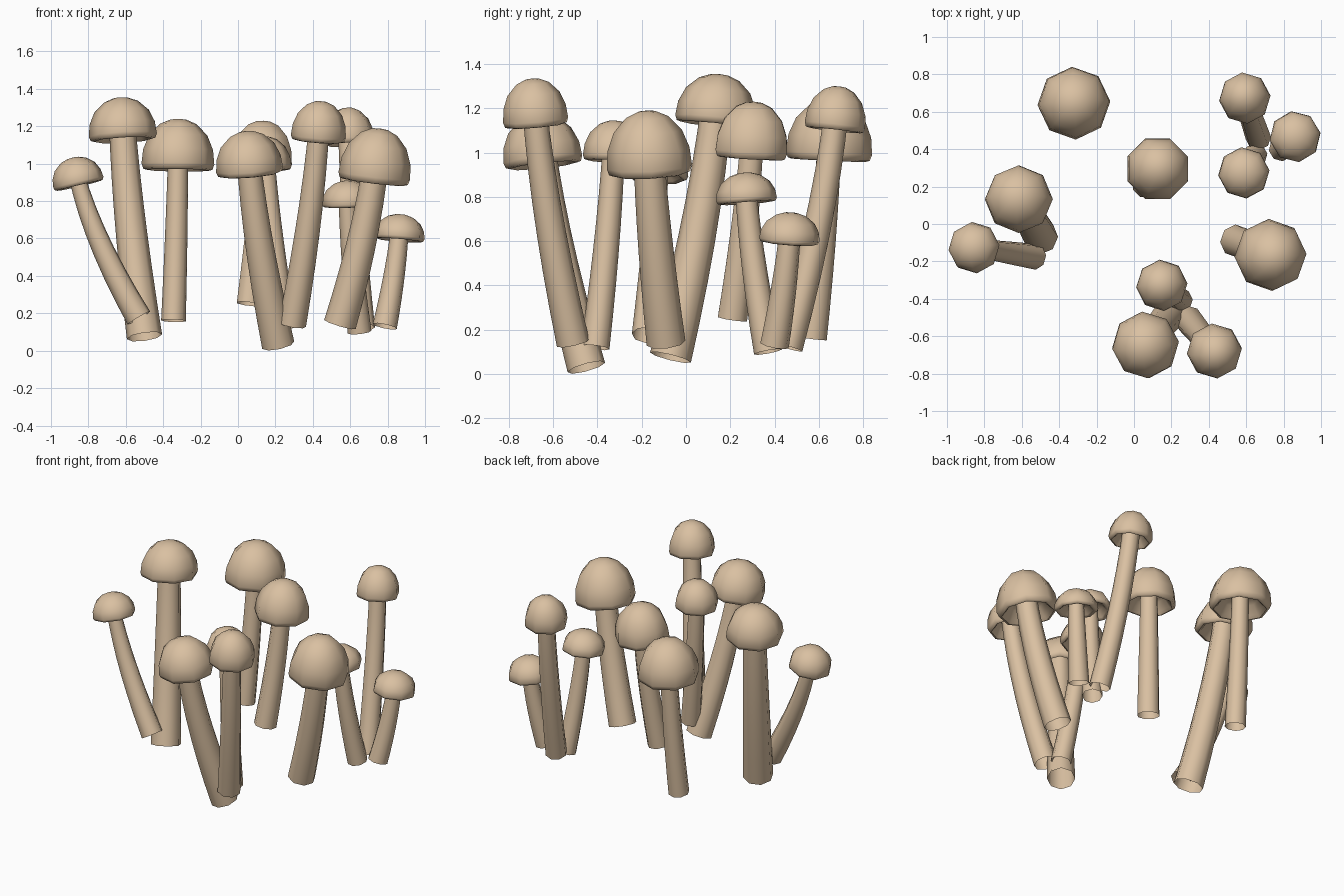
import bpy, bmesh, math
from mathutils import Vector, Matrix

if "Cube" in bpy.data.objects:
    bpy.data.objects.remove(bpy.data.objects["Cube"])

tan = bpy.data.materials.new("mushroom_tan")
tan.diffuse_color = (0.70, 0.53, 0.36, 1)
tan.use_nodes = True
tan.node_tree.nodes["Principled BSDF"].inputs["Base Color"].default_value = tan.diffuse_color

SIDES = 8
# cap outline from underside centre, over the rolled rim, to the top (radius, height)
CAP = [(0.28, 0.34), (0.58, 0.26), (0.76, 0.06), (0.86, 0.0), (0.95, 0.02), (1.0, 0.12),
       (0.96, 0.40), (0.80, 0.68), (0.50, 0.90), (0.22, 0.985)]


def finish(bm, name):
    bmesh.ops.recalc_face_normals(bm, faces=bm.faces)
    me = bpy.data.meshes.new(name)
    bm.to_mesh(me)
    bm.free()
    me.materials.append(tan)
    ob = bpy.data.objects.new(name, me)
    bpy.context.collection.objects.link(ob)
    bpy.ops.object.select_all(action='DESELECT')
    ob.select_set(True)
    bpy.context.view_layer.objects.active = ob
    bpy.ops.object.shade_smooth_by_angle(angle=math.radians(55))


def ring(bm, mat, r, z, turn):
    return [bm.verts.new(mat @ Vector((r * math.cos(a), r * math.sin(a), z)))
            for a in (turn + 2 * math.pi * i / SIDES for i in range(SIDES))]


def bridge(bm, a, b):
    for i in range(SIDES):
        j = (i + 1) % SIDES
        bm.faces.new((a[i], a[j], b[j], b[i]))


def leaning(p, d):
    # frame at p whose z axis follows d
    return Matrix.Translation(p) @ Vector((0, 0, 1)).rotation_difference(d).to_matrix().to_4x4()


def mushroom(n, cap_xy, low, high, r, base, r0, r1, turn):
    h = high - low
    start = Vector(base)
    end = Vector((cap_xy[0], cap_xy[1], low + 0.45 * h))
    bend = start.lerp(end, 0.76)
    bend.z = start.z + 0.56 * (end.z - start.z)
    # curved, tapering stem, open at the foot
    bm = bmesh.new()
    prev = None
    for k in range(8):
        t = k / 7
        p = start * (1 - t) ** 2 + bend * 2 * t * (1 - t) + end * t * t
        d = (bend - start) * (1 - t) + (end - bend) * t
        cur = ring(bm, leaning(p, d), r0 + (r1 - r0) * t, 0, turn)
        if prev:
            bridge(bm, prev, cur)
        prev = cur
    finish(bm, f"stem_{n}")
    # domed cap tilted with the stem end
    d = (end - bend).normalized()
    tilt = leaning(end, d)
    bm = bmesh.new()
    prev = None
    for cr, cz in CAP:
        cur = ring(bm, tilt, cr * r, (cz - 0.45) * h, turn)
        if prev:
            bridge(bm, prev, cur)
        else:
            bm.faces.new(cur)
        prev = cur
    tip = bm.verts.new(tilt @ Vector((0, 0, 0.55 * h)))
    for i in range(SIDES):
        bm.faces.new((prev[i], prev[(i + 1) % SIDES], tip))
    finish(bm, f"cap_{n}")


# cap centre, cap bottom and top, cap radius, stem foot, foot and neck radius, turn
PLANTS = [
    ((-0.32, 0.65), 0.965, 1.24, 0.195, (-0.345, 0.57, 0.16), 0.066, 0.053, 0.05),
    ((0.13, 0.30), 0.975, 1.23, 0.175, (0.06, 0.21, 0.25), 0.072, 0.055, 0.39),
    ((0.59, 0.68), 1.10, 1.30, 0.138, (0.665, 0.46, 0.12), 0.068, 0.055, 0.1),
    ((0.865, 0.47), 0.59, 0.73, 0.138, (0.785, 0.40, 0.13), 0.066, 0.048, 0.15),
    ((0.585, 0.27), 0.772, 0.91, 0.138, (0.65, 0.37, 0.10), 0.064, 0.048, 0.1),
    ((-0.62, 0.14), 1.125, 1.355, 0.182, (-0.50, -0.07, 0.075), 0.095, 0.07, 0.0),
    ((-0.865, -0.125), 0.88, 1.035, 0.138, (-0.53, -0.175, 0.175), 0.07, 0.043, 0.1),
    ((0.74, -0.17), 0.90, 1.19, 0.193, (0.545, -0.09, 0.14), 0.088, 0.068, 0.05),
    ((0.145, -0.325), 0.96, 1.145, 0.138, (0.25, -0.41, 0.12), 0.065, 0.05, 0.08),
    ((0.055, -0.655), 0.94, 1.175, 0.18, (0.215, -0.45, 0.03), 0.088, 0.063, 0.1),
    ((0.435, -0.685), 1.12, 1.335, 0.148, (0.29, -0.51, 0.14), 0.075, 0.055, 0.1),
]
for n, args in enumerate(PLANTS, 1):
    mushroom(n, *args)
